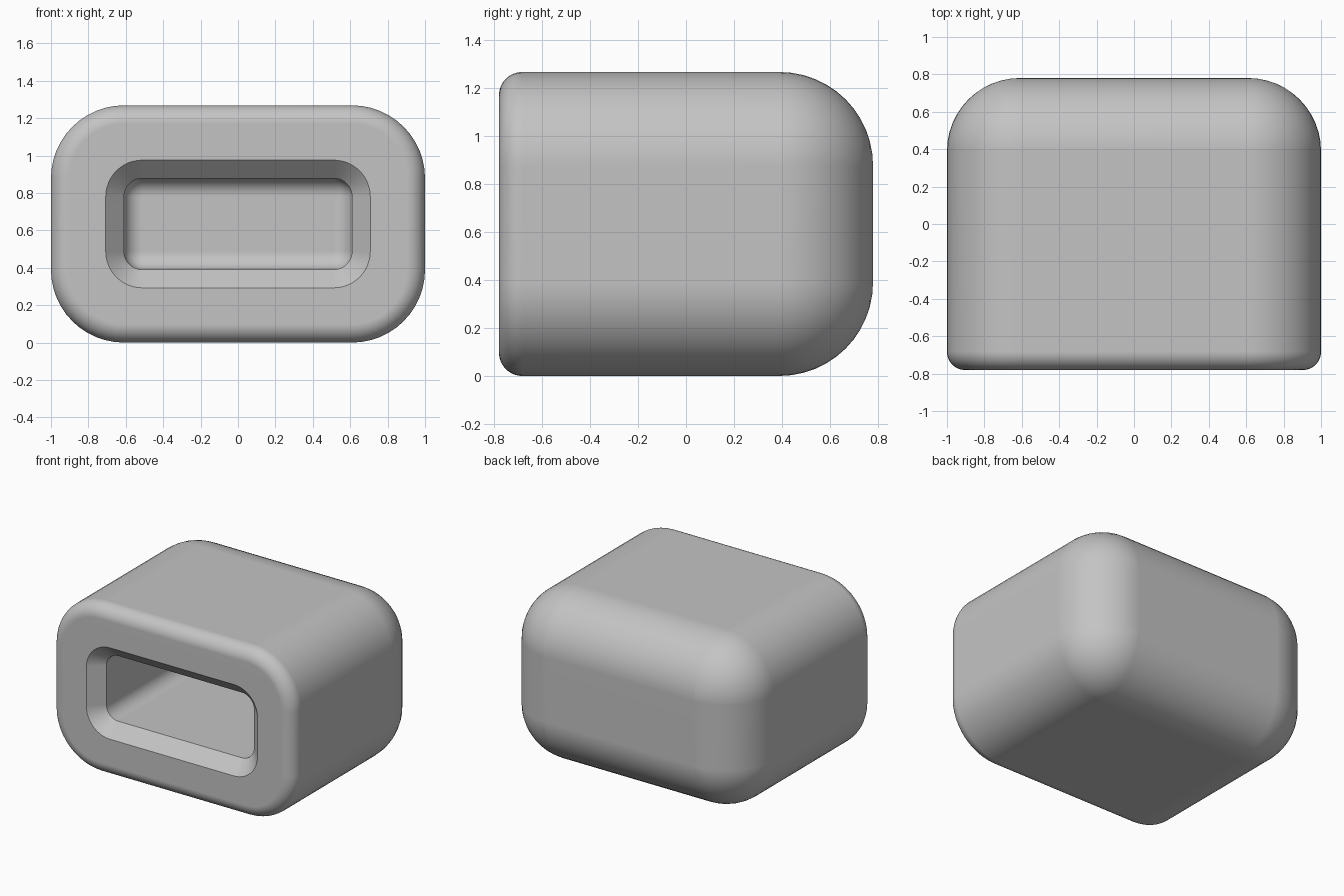
import bpy, bmesh
from math import sin, cos, pi, radians

if "Cube" in bpy.data.objects:
    bpy.data.objects.remove(bpy.data.objects["Cube"], do_unlink=True)

UNIT = 2 / 20.5          # the body is 20.5 x 16 x 13 of these units
SEG = 12                 # steps in each quarter arc
OUTER = (6.25, 2.5)      # half size of the core the outer rounding is swept around
INNER = (5.25, 1.5)      # half size of the core of the pocket


def ring(core, radius, depth):
    """Points of a rounded rectangle, at a depth behind the front face."""
    pts = []
    for q, (sx, sz) in enumerate([(1, 1), (-1, 1), (-1, -1), (1, -1)]):
        for i in range(SEG + 1):
            a = (q + i / SEG) * pi / 2
            x = sx * core[0] + radius * cos(a)
            z = sz * core[1] + radius * sin(a)
            pts.append((x * UNIT, (depth - 8) * UNIT, (z + 6.5) * UNIT))
    return pts


def arc(core, r_mid, y_mid, r, start, end):
    """Rings that follow a quarter-round fillet."""
    angles = [start + (end - start) * i / SEG for i in range(SEG + 1)]
    return [ring(core, r_mid + r * cos(a), y_mid + r * sin(a)) for a in angles]


# Profile from the back, around the front lip and into the pocket
rings = arc(OUTER, 0, 12, 4, pi / 2, 0)          # large rounded back
rings += arc(OUTER, 3, 1, 1, 0, -pi / 2)         # small front fillet
rings += [ring(INNER, 2, 0)]                     # mouth, chamfered inwards
rings += [ring(INNER, 1, 1)]
rings += arc(INNER, 0, 11, 1, 0, pi / 2)         # filleted pocket floor

bm = bmesh.new()
loops = [[bm.verts.new(p) for p in pts] for pts in rings]
for a, b in zip(loops, loops[1:]):
    for i in range(len(a)):
        j = (i + 1) % len(a)
        bm.faces.new((a[i], a[j], b[j], b[i]))
bm.faces.new(loops[0])
bm.faces.new(loops[-1])
bmesh.ops.remove_doubles(bm, verts=bm.verts, dist=0.0001)
bmesh.ops.recalc_face_normals(bm, faces=bm.faces)

mesh = bpy.data.meshes.new("hollow_cap")
bm.to_mesh(mesh)
bm.free()
cap = bpy.data.objects.new("hollow_cap", mesh)
bpy.context.collection.objects.link(cap)

# Plain grey
grey = bpy.data.materials.new("grey")
grey.use_nodes = True
colour = (0.55, 0.55, 0.55, 1)
grey.diffuse_color = colour
grey.node_tree.nodes["Principled BSDF"].inputs["Base Color"].default_value = colour
mesh.materials.append(grey)

# Smooth fillets, crisp mouth edges, flat large faces
bpy.ops.object.select_all(action="DESELECT")
cap.select_set(True)
bpy.context.view_layer.objects.active = cap
bpy.ops.object.shade_smooth_by_angle(angle=radians(30))
weighted = cap.modifiers.new("even_shading", "WEIGHTED_NORMAL")
weighted.keep_sharp = True
